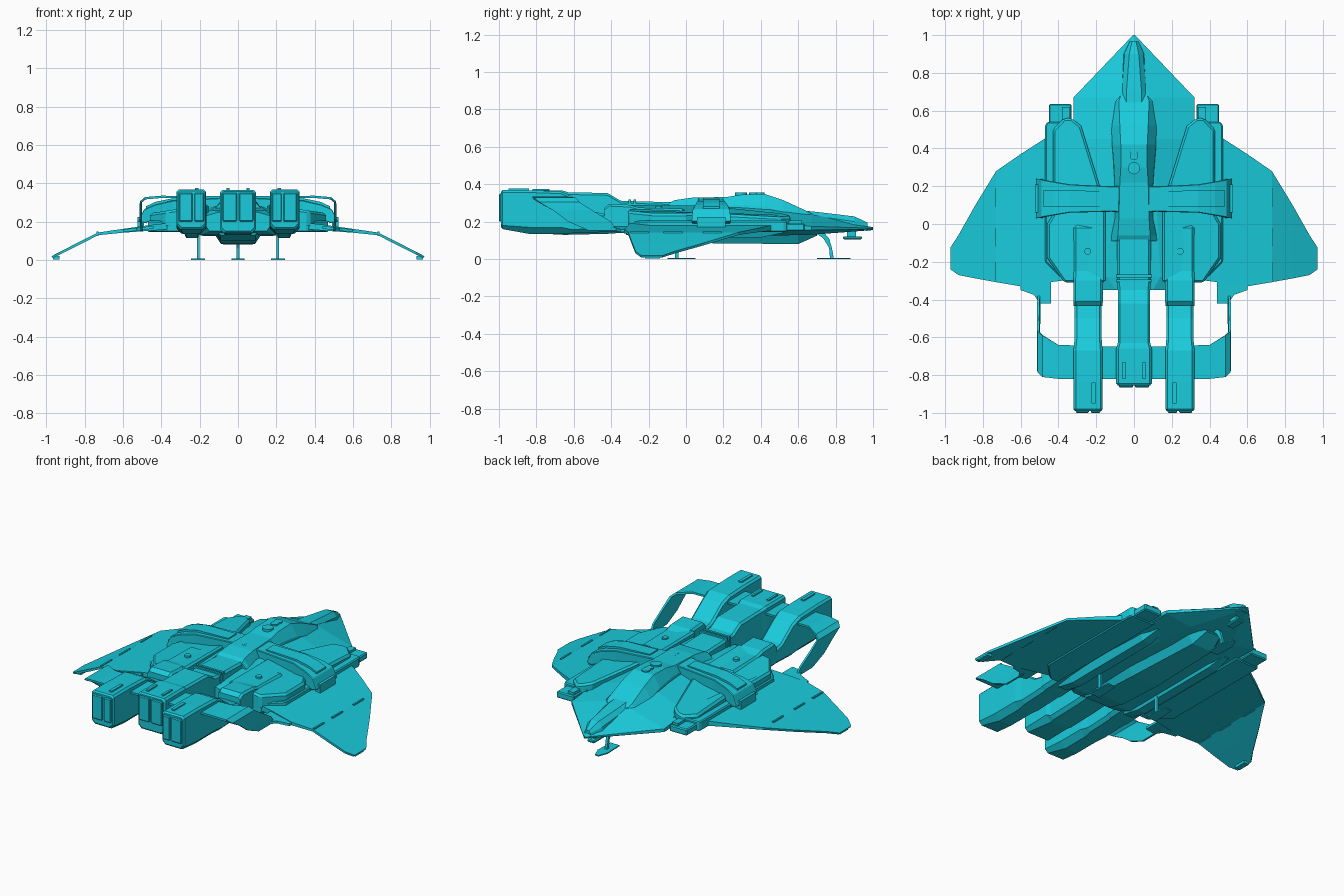
import bpy, bmesh, math
from mathutils import Vector

cyan = bpy.data.materials.new("hull_cyan")
cyan.diffuse_color = (0.01, 0.6, 0.72, 1)


def finish(name, bm, mirror=False, bevel=0):
    bmesh.ops.remove_doubles(bm, verts=bm.verts, dist=1e-5)
    bmesh.ops.recalc_face_normals(bm, faces=bm.faces)
    me = bpy.data.meshes.new(name)
    bm.to_mesh(me)
    bm.free()
    me.materials.append(cyan)
    ob = bpy.data.objects.new(name, me)
    bpy.context.collection.objects.link(ob)
    if bevel:
        m = ob.modifiers.new("bevel", 'BEVEL')
        m.width, m.segments, m.limit_method = bevel, 1, 'ANGLE'
        m.angle_limit = math.radians(35)
    if mirror:
        ob.modifiers.new("mirror", 'MIRROR').use_mirror_merge = False
    return ob


def loft(name, rings, **kw):
    bm = bmesh.new()
    loops = [[bm.verts.new(p) for p in r] for r in rings]
    n = len(loops[0])
    for a, b in zip(loops, loops[1:]):
        for i in range(n):
            j = (i + 1) % n
            bm.faces.new((a[i], a[j], b[j], b[i]))
    bm.faces.new(loops[0])
    bm.faces.new(loops[-1])
    return finish(name, bm, **kw)


def body(name, sections, cx=0, **kw):
    """Loft along y; every section is y plus a right half profile, bottom to top."""
    rings = []
    for y, half in sections:
        rings.append([(cx + x, y, z) for x, z in half] + [(cx - x, y, z) for x, z in reversed(half)])
    return loft(name, rings, **kw)


def blade(name, stations, **kw):
    """Thin panel through stations: x, z, rear y, front y, inward thickness dx, dz."""
    return loft(name, [[(x, y0, z), (x, y1, z), (x - dx, y1, z - dz), (x - dx, y0, z - dz)]
                       for x, z, y0, y1, dx, dz in stations], **kw)


def plate(name, outline, top, bottom, **kw):
    """Flat plan outline; top and bottom are height functions."""
    return loft(name, [[(x, y, f(x, y)) for x, y in outline] for f in (bottom, top)], **kw)


def box(name, x, y, z, **kw):
    return loft(name, [[(a, y[0], z[0]), (a, y[1], z[0]), (a, y[1], z[1]), (a, y[0], z[1])] for a in x], **kw)


def disc(name, x, y, z, r, h, **kw):
    ring = [(x + r * math.cos(t * math.pi / 8), y + r * math.sin(t * math.pi / 8)) for t in range(16)]
    return plate(name, ring, lambda a, b: z + h, lambda a, b: z, **kw)


# Main arrowhead hull
body("main_hull", [
    (-0.35, [(0.15, 0.15), (0.17, 0.18), (0.17, 0.23), (0.10, 0.25)]),
    (-0.28, [(0.20, 0.13), (0.32, 0.17), (0.32, 0.20), (0.14, 0.26)]),
    (0.10, [(0.20, 0.13), (0.32, 0.17), (0.32, 0.21), (0.12, 0.28)]),
    (0.45, [(0.18, 0.125), (0.32, 0.16), (0.32, 0.20), (0.10, 0.27)]),
    (0.67, [(0.15, 0.13), (0.32, 0.155), (0.32, 0.175), (0.08, 0.24)]),
    (1.0, [(0.003, 0.155), (0.005, 0.16), (0.005, 0.165), (0.002, 0.17)])])
# Belly keel and side rails
body("belly_keel", [
    (-0.32, [(0.09, 0.13), (0.12, 0.16)]), (-0.2, [(0.09, 0.10), (0.13, 0.16)]),
    (0.10, [(0.09, 0.085), (0.14, 0.16)]), (0.60, [(0.07, 0.08), (0.12, 0.16)]),
    (0.70, [(0.05, 0.125), (0.09, 0.16)])])
body("belly_rail", [
    (-0.34, [(0.03, 0.14), (0.05, 0.18)]), (-0.22, [(0.03, 0.115), (0.06, 0.18)]),
    (0.40, [(0.03, 0.115), (0.06, 0.18)]), (0.52, [(0.02, 0.14), (0.03, 0.18)])], cx=0.24, mirror=True)

# Cockpit spine and canopy
body("cockpit_spine", [
    (-0.09, [(0.13, 0.18), (0.13, 0.26), (0.09, 0.30)]),
    (-0.06, [(0.12, 0.18), (0.12, 0.27), (0.085, 0.315)]),
    (0.03, [(0.11, 0.18), (0.10, 0.28), (0.08, 0.328)]),
    (0.22, [(0.12, 0.18), (0.10, 0.29), (0.075, 0.332)]),
    (0.30, [(0.125, 0.18), (0.105, 0.29), (0.07, 0.345)]),
    (0.42, [(0.125, 0.18), (0.115, 0.28), (0.07, 0.348)]),
    (0.52, [(0.125, 0.18), (0.12, 0.25), (0.075, 0.315)]),
    (0.65, [(0.10, 0.18), (0.10, 0.235), (0.08, 0.255)]),
    (0.68, [(0.09, 0.18), (0.09, 0.22), (0.07, 0.24)])])
body("canopy", [
    (0.60, [(0.075, 0.18), (0.07, 0.24), (0.04, 0.262)]),
    (0.70, [(0.07, 0.18), (0.065, 0.23), (0.04, 0.252)]),
    (0.90, [(0.06, 0.16), (0.05, 0.20), (0.025, 0.228)]),
    (0.97, [(0.025, 0.15), (0.02, 0.18), (0.01, 0.195)])])
for i, (y, r) in enumerate([(0.395, 0.025), (0.36, 0.022), (0.295, 0.032)]):
    disc(f"roof_hatch_{i}", 0, y, 0.33, r, 0.025)

# Shoulder armour, lower sponson and forward pods
plate("shoulder_armour", [(0.28, 0.52), (0.33, 0.56), (0.37, 0.56), (0.43, 0.50), (0.43, 0.05),
                          (0.46, 0.0), (0.46, -0.18), (0.37, -0.31), (0.15, -0.31), (0.15, 0.1)],
      lambda x, y: 0.275 - 0.15 * (x - 0.25) - 0.08 * max(0, y - 0.2), lambda x, y: 0.17,
      mirror=True, bevel=0.012)
plate("wing_root_sponson", [(0.30, 0.54), (0.46, 0.54), (0.47, 0.52), (0.47, -0.20), (0.36, -0.31), (0.30, -0.31)],
      lambda x, y: 0.205, lambda x, y: 0.145, mirror=True, bevel=0.006)
box("forward_pod", (0.33, 0.45), (0.5, 0.635), (0.15, 0.19), mirror=True, bevel=0.006)
box("forward_pod_cap", (0.34, 0.38), (0.5, 0.62), (0.18, 0.205), mirror=True)

# Cross arm with drooping ends
blade("cross_arm", [
    (0.0, 0.33, 0.06, 0.20, 0, 0.08), (0.12, 0.322, 0.065, 0.20, 0, 0.08),
    (0.34, 0.31, 0.06, 0.21, 0, 0.08), (0.43, 0.29, 0.045, 0.225, 0, 0.08),
    (0.49, 0.265, 0.035, 0.235, 0.01, 0.07), (0.52, 0.20, 0.03, 0.24, 0.05, 0.01)],
      mirror=True, bevel=0.01)
blade("cross_arm_ridge", [
    (0.13, 0.328, 0.09, 0.17, 0, 0.02), (0.34, 0.322, 0.09, 0.18, 0, 0.02),
    (0.43, 0.303, 0.09, 0.18, 0, 0.02), (0.48, 0.28, 0.09, 0.18, 0, 0.02)], mirror=True)
box("cross_arm_bracket", (0.49, 0.525), (0.06, 0.21), (0.165, 0.225), mirror=True)

# Drooping wings, flaps, tip pads and hinge strips
blade("wing", [
    (0.30, 0.20, -0.29, 0.55, 0, 0.035), (0.46, 0.182, -0.31, 0.46, 0, 0.03),
    (0.60, 0.162, -0.33, 0.37, 0, 0.02), (0.73, 0.143, -0.308, 0.28, 0, 0.014),
    (0.84, 0.088, -0.288, 0.10, 0.006, 0.013), (0.93, 0.042, -0.27, -0.06, 0.006, 0.012),
    (0.972, 0.02, -0.24, -0.125, 0.006, 0.011)], mirror=True)
plate("wing_flap", [(0.44, -0.24), (0.60, -0.28), (0.60, -0.35), (0.53, -0.375), (0.50, -0.42), (0.44, -0.42)],
      lambda x, y: 0.178 - 0.12 * (x - 0.44), lambda x, y: 0.163 - 0.12 * (x - 0.44), mirror=True)
box("wing_tip_pad", (0.93, 0.965), (-0.22, -0.14), (0.003, 0.02), mirror=True)
for i, y in enumerate([-0.25, -0.07, 0.14]):
    box(f"wing_hinge_{i}", (0.727, 0.737), (y - 0.05, y + 0.05), (0.125, 0.148), mirror=True)

# Side engines: tall rear box, sloped neck, front block
def eng(w, z0, z1, c=0.02):
    return [(w - c, z0), (w, z0 + c), (w, z1 - 0.012), (w - 0.012, z1)]

body("side_engine", [
    (-0.99, eng(0.07, 0.17, 0.36)), (-0.98, eng(0.077, 0.16, 0.368)), (-0.84, eng(0.077, 0.135, 0.368, 0.035)),
    (-0.67, eng(0.077, 0.135, 0.362, 0.035)), (-0.61, eng(0.072, 0.138, 0.335)),
    (-0.50, eng(0.072, 0.142, 0.255)), (-0.43, eng(0.072, 0.145, 0.24))], cx=0.243, mirror=True)
body("side_engine_front", [
    (-0.435, eng(0.076, 0.145, 0.275)), (-0.41, eng(0.078, 0.145, 0.295)), (-0.30, eng(0.078, 0.15, 0.29)),
    (-0.25, eng(0.076, 0.15, 0.275)), (-0.02, eng(0.076, 0.16, 0.27)), (0.0, eng(0.066, 0.17, 0.255))],
    cx=0.243, mirror=True)
disc("engine_cap", 0.245, -0.145, 0.26, 0.018, 0.025, mirror=True)
for i, x in enumerate([0.178, 0.238]):
    w = 0.05 if i == 0 else 0.07
    box(f"side_exhaust_panel_{i}", (x, x + w), (-1.0, -0.98), (0.20, 0.35), mirror=True, bevel=0.005)
box("side_engine_top_slot", (0.205, 0.225), (-0.95, -0.84), (0.36, 0.376), mirror=True)

# Centre engine
body("centre_engine", [
    (-0.855, eng(0.085, 0.15, 0.358)), (-0.845, eng(0.094, 0.14, 0.366)), (-0.66, eng(0.094, 0.13, 0.366, 0.035)),
    (-0.63, eng(0.086, 0.13, 0.357)), (-0.42, eng(0.086, 0.135, 0.353)), (-0.35, eng(0.086, 0.14, 0.312)),
    (-0.30, eng(0.09, 0.14, 0.31)), (-0.05, eng(0.09, 0.16, 0.303))])
for i, y in enumerate([-0.30, -0.275]):
    box(f"centre_engine_rib_{i}", (-0.094, 0.094), (y - 0.007, y + 0.007), (0.16, 0.318))
box("centre_exhaust_panel", (0.006, 0.08), (-0.866, -0.84), (0.20, 0.35), mirror=True, bevel=0.005)
box("centre_engine_top_slot", (0.045, 0.06), (-0.82, -0.73), (0.36, 0.374), mirror=True)

# Rear stabiliser hoops curling down and forward
blade("rear_stabiliser", [
    (0.08, 0.333, -0.82, -0.65, 0, 0.012), (0.40, 0.335, -0.82, -0.64, 0, 0.012),
    (0.485, 0.328, -0.81, -0.59, 0.004, 0.012), (0.512, 0.305, -0.785, -0.57, 0.012, 0.004),
    (0.514, 0.26, -0.71, -0.50, 0.012, 0), (0.512, 0.20, -0.63, -0.40, 0.012, 0),
    (0.508, 0.152, -0.52, -0.37, 0.012, 0)], mirror=True)

# Landing gear and chin sensor
blade("nose_leg", [(0.008, 0.15, 0.68, 0.73, 0.016, 0), (0.008, 0.11, 0.735, 0.765, 0.016, 0),
                   (0.008, 0.06, 0.765, 0.78, 0.016, 0), (0.008, 0.004, 0.77, 0.79, 0.016, 0)])
plate("nose_foot", [(-0.03, 0.70), (0.03, 0.70), (0.035, 0.82), (0.012, 0.88), (-0.012, 0.88), (-0.035, 0.82)],
      lambda x, y: 0.007, lambda x, y: 0)
box("rear_leg", (0.202, 0.214), (-0.06, -0.04), (0.003, 0.14), mirror=True)
plate("rear_foot", [(0.172, -0.10), (0.244, -0.10), (0.235, 0.05), (0.181, 0.05)],
      lambda x, y: 0.007, lambda x, y: 0, mirror=True)
box("chin_sensor", (-0.025, 0.025), (0.84, 0.94), (0.105, 0.122), bevel=0.005)
box("chin_mount", (-0.012, 0.012), (0.86, 0.91), (0.115, 0.16))
